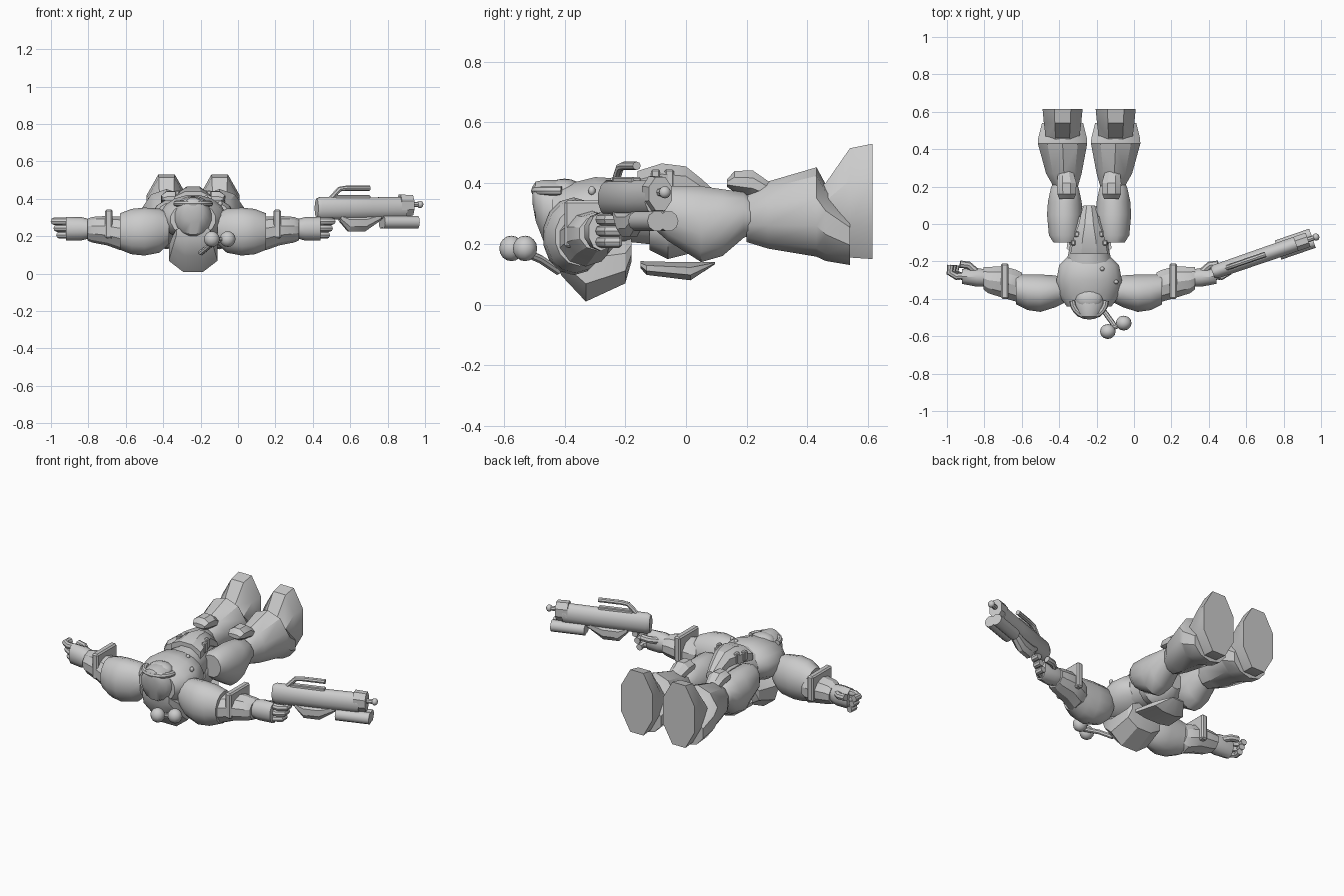
import bpy, bmesh, math
from mathutils import Vector, Matrix

cube = bpy.data.objects.get("Cube")
if cube:
    bpy.data.objects.remove(cube, do_unlink=True)

grey = bpy.data.materials.new("armour_grey")
grey.use_nodes = True
grey.diffuse_color = (0.6, 0.6, 0.6, 1)
grey.node_tree.nodes["Principled BSDF"].inputs["Base Color"].default_value = (0.6, 0.6, 0.6, 1)

BODY = Matrix.Translation((-0.24, 0, 0))
FLIP = BODY @ Matrix.Scale(-1, 4, (1, 0, 0))
GUN = Matrix.Translation((0.42, -0.26, 0)) @ Matrix.Rotation(math.radians(19), 4, 'Z')
SIDES = (("left", BODY), ("right", FLIP))


def finish(name, bm, mat, angle=40):
    bmesh.ops.transform(bm, matrix=mat, verts=bm.verts)
    bmesh.ops.recalc_face_normals(bm, faces=bm.faces)
    me = bpy.data.meshes.new(name)
    bm.to_mesh(me)
    bm.free()
    me.materials.append(grey)
    ob = bpy.data.objects.new(name, me)
    bpy.context.scene.collection.objects.link(ob)
    bpy.ops.object.select_all(action='DESELECT')
    ob.select_set(True)
    bpy.context.view_layer.objects.active = ob
    bpy.ops.object.shade_smooth_by_angle(angle=math.radians(angle))
    return ob


def skin(bm, rings):
    n = len(rings[0])
    for a, b in zip(rings, rings[1:]):
        for i in range(n):
            bm.faces.new((a[i], a[(i + 1) % n], b[(i + 1) % n], b[i]))
    bm.faces.new(rings[0])
    bm.faces.new(rings[-1])


def loft(name, axis, stations, mat=BODY, n=12, angle=40):
    """Stations: position, two centre offsets, two radii."""
    bm = bmesh.new()
    rings = []
    for s, ca, cb, ra, rb in stations:
        ring = []
        for i in range(n):
            t = 2 * math.pi * (i + 0.5) / n
            k = 1 / math.cos(math.pi / n)
            a, b = ca + ra * k * math.cos(t), cb + rb * k * math.sin(t)
            ring.append(bm.verts.new((s, a, b) if axis == 'x' else (a, s, b)))
        rings.append(ring)
    skin(bm, rings)
    return finish(name, bm, mat, angle)


def tube(name, points, radius, mat=BODY, n=8):
    bm = bmesh.new()
    pts = [Vector(p) for p in points]
    rings = []
    for i, p in enumerate(pts):
        d = (pts[min(i + 1, len(pts) - 1)] - pts[max(i - 1, 0)]).normalized()
        up = Vector((0, 0, 1)) if abs(d.z) < 0.9 else Vector((1, 0, 0))
        u = d.cross(up).normalized()
        v = d.cross(u)
        rings.append([bm.verts.new(p + radius * (u * math.cos(t) + v * math.sin(t)))
                      for t in [2 * math.pi * j / n for j in range(n)]])
    skin(bm, rings)
    return finish(name, bm, mat)


def ball(name, centre, radii, mat=BODY):
    bm = bmesh.new()
    bmesh.ops.create_uvsphere(bm, u_segments=12, v_segments=8, radius=1)
    place = Matrix.Translation(centre) @ Matrix.Diagonal((*radii, 1))
    return finish(name, bm, mat @ place)


def block(name, centre, size, mat=BODY):
    bm = bmesh.new()
    bmesh.ops.create_cube(bm, size=1)
    bmesh.ops.transform(bm, matrix=Matrix.Translation(centre) @ Matrix.Diagonal((*size, 1)), verts=bm.verts)
    bmesh.ops.bevel(bm, geom=bm.edges[:], offset=min(size) * 0.2, segments=1, affect='EDGES')
    return finish(name, bm, mat, 25)


# Torso, hood and back
loft("chest", 'y', [(-.18, 0, .31, .12, .08), (-.22, 0, .31, .16, .105), (-.3, 0, .3, .175, .12),
                    (-.38, 0, .29, .165, .11), (-.44, 0, .29, .12, .09)], n=16)
loft("hood", 'y', [(-.34, 0, .3, .1, .1), (-.42, 0, .3, .105, .11), (-.47, 0, .31, .085, .1),
                   (-.495, 0, .34, .06, .065), (-.505, 0, .36, .03, .03)], n=16)
ball("visor", (0, -.4, .375), (.075, .06, .04))
tube("hood_rim", [(.09 * math.cos(t), -.41 + .085 * math.sin(t), .375)
                  for t in [math.pi * (1 + i / 10) for i in range(11)]], .016)
loft("back_hump", 'y', [(-.45, 0, .22, .09, .04), (-.41, 0, .17, .11, .075), (-.33, 0, .11, .13, .1),
                        (-.2, 0, .14, .115, .07), (-.18, 0, .18, .1, .04)], n=8, angle=30)
loft("abdomen", 'y', [(-.22, 0, .31, .125, .1), (-.13, 0, .31, .105, .11), (-.04, 0, .31, .09, .11),
                      (.04, 0, .29, .07, .08)])
loft("pelvis", 'y', [(-.12, 0, .26, .1, .08), (-.06, 0, .26, .125, .11), (.02, 0, .27, .1, .1),
                     (.07, 0, .27, .05, .05)])
loft("groin_plate", 'y', [(-.16, 0, .39, .1, .05), (-.08, 0, .405, .085, .06), (0, 0, .4, .055, .055),
                          (.05, 0, .37, .045, .045), (.1, 0, .34, .03, .03)], n=8, angle=30)
loft("rear_plate", 'y', [(-.15, 0, .132, .1, .012), (-.13, 0, .12, .12, .022), (.015, 0, .11, .1, .03),
                         (.095, 0, .137, .04, .004)], n=8, angle=30)

# Antenna with two balls
tube("antenna_rod", [(.04, -.42, .11), (.09, -.48, .15), (.14, -.55, .18)], .014)
tube("antenna_fork", [(.1, -.57, .185), (.185, -.53, .185)], .012)
ball("antenna_ball_outer", (.1, -.575, .185), (.042, .04, .042))
ball("antenna_ball_inner", (.185, -.53, .185), (.042, .04, .042))
for i, (x, y) in enumerate(((.07, -.24), (.145, -.31))):
    ball("chest_stud_%d" % i, (x, y, .405 - i * .03), (.012, .012, .015))

for side, m in SIDES:
    # Legs
    loft(side + "_thigh", 'y', [(-.1, .13, .31, .06, .065), (-.06, .13, .3, .085, .09),
                                (.05, .13, .265, .095, .125), (.12, .13, .27, .09, .11),
                                (.19, .13, .295, .075, .075), (.23, .13, .285, .06, .05)], m)
    loft(side + "_knee", 'y', [(.135, .12, .4, .04, .012), (.16, .12, .405, .05, .035),
                               (.22, .12, .4, .052, .042), (.28, .125, .37, .04, .03)], m, 8, 30)
    loft(side + "_shin", 'y', [(.2, .125, .285, .065, .075), (.27, .135, .295, .095, .105),
                               (.43, .142, .305, .132, .14), (.46, .142, .27, .13, .12),
                               (.54, .142, .225, .11, .09)], m, 10, 35)
    loft(side + "_boot", 'y', [(.42, .142, .3, .08, .09), (.46, .142, .3, .09, .1),
                               (.54, .142, .335, .1, .18), (.615, .142, .34, .107, .19)], m, 8, 35)
    # Hip pouches
    for j in range(2):
        block("%s_pouch_%d" % (side, j), (.085 - j * .02, -.1 + j * .045, .415), (.025, .03, .06), m)
    # Arms
    loft(side + "_shoulder", 'x', [(.13, -.36, .24, .06, .08), (.18, -.36, .23, .085, .115),
                                   (.26, -.37, .225, .1, .125), (.33, -.365, .225, .095, .118),
                                   (.39, -.35, .225, .08, .095)], m, 14)
    loft(side + "_forearm", 'x', [(.36, -.33, .215, .07, .065), (.39, -.33, .215, .085, .085),
                                  (.46, -.31, .23, .085, .075), (.54, -.3, .235, .07, .065),
                                  (.565, -.29, .235, .06, .055)], m, 10, 30)
    block(side + "_forearm_band", (.45, -.305, .265), (.04, .19, .155), m)
    loft(side + "_palm", 'x', [(.54, -.29, .24, .045, .045), (.6, -.285, .24, .05, .06),
                               (.68, -.28, .24, .04, .06)], m, 10)
    for j in range(3):
        z, cut = .28 - j * .037, j * .015
        tube("%s_finger_%d" % (side, j), [(.65, -.275, z), (.71 - cut, -.28, z), (.745 - cut, -.26, z),
                                          (.74 - cut, -.22, z)], .019, m)
    tube(side + "_thumb", [(.6, -.26, .26), (.645, -.22, .27), (.69, -.215, .275)], .02, m)

# Gun carried by the left hand
loft("gun_body", 'x', [(0, 0, .35, .03, .05), (.02, 0, .35, .038, .06), (.3, 0, .35, .04, .058),
                       (.5, 0, .352, .04, .058)], GUN)
loft("gun_muzzle", 'x', [(.47, 0, .365, .04, .058), (.54, 0, .365, .04, .055)], GUN, 8, 30)
tube("gun_barrel", [(.5, 0, .37), (.59, 0, .37)], .014, GUN)
ball("gun_barrel_tip", (.585, 0, .37), (.018, .02, .02), GUN)
loft("gun_magazine", 'x', [(.13, 0, .3, .025, .02), (.18, 0, .27, .03, .045), (.27, 0, .27, .03, .045),
                           (.36, 0, .305, .025, .02)], GUN, 8, 30)
for j, y in enumerate((-.02, .02)):
    tube("gun_lower_barrel_%d" % j, [(.37, y, .275), (.565, y, .275)], .034, GUN, 10)
tube("gun_handle", [(.07, 0, .39), (.13, 0, .452), (.17, 0, .457), (.3, 0, .457)], .014, GUN)
block("gun_rail", (.2, 0, .41), (.2, .03, .02), GUN)
